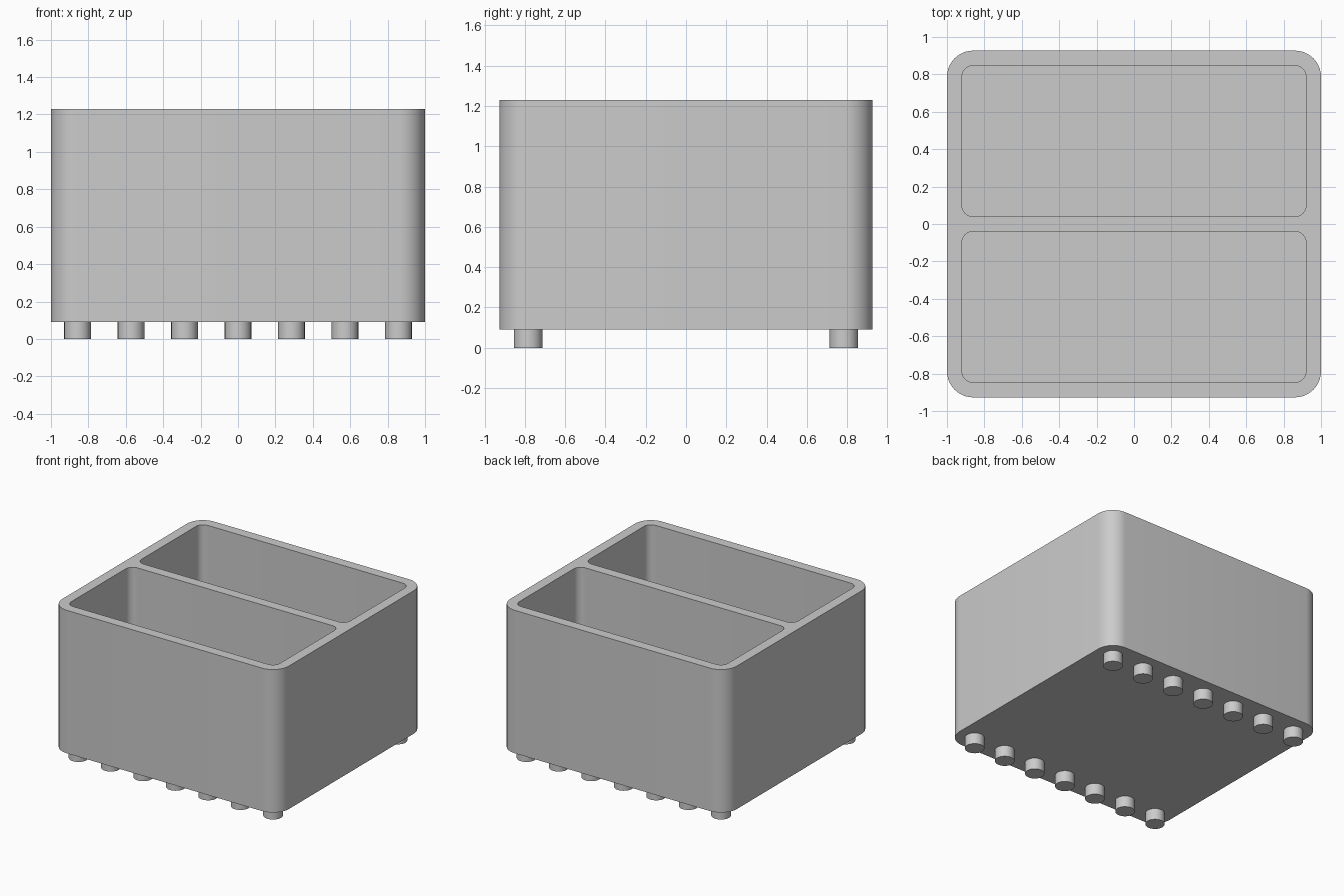
import bpy, bmesh, math
from math import cos, sin, pi

# Default object
cube = bpy.data.objects.get("Cube")
if cube:
    bpy.data.objects.remove(cube, do_unlink=True)

HALF_X, HALF_Y = 1.0, 0.927
BASE_Z, TOP_Z, FLOOR_Z = 0.09, 1.23, 0.17
WALL, PITCH = 0.08, 0.286

grey = bpy.data.materials.new("plain_grey")
grey.use_nodes = True
colour = (0.6, 0.6, 0.6, 1)
grey.diffuse_color = colour
grey.node_tree.nodes["Principled BSDF"].inputs["Base Color"].default_value = colour


def finish(bm, name):
    """Turn a bmesh into a smooth-shaded object with sharp edges kept."""
    bmesh.ops.recalc_face_normals(bm, faces=bm.faces)
    mesh = bpy.data.meshes.new(name)
    bm.to_mesh(mesh)
    bm.free()
    mesh.materials.append(grey)
    obj = bpy.data.objects.new(name, mesh)
    bpy.context.collection.objects.link(obj)
    shade(obj)
    return obj


def shade(obj):
    bpy.ops.object.select_all(action="DESELECT")
    obj.select_set(True)
    bpy.context.view_layer.objects.active = obj
    bpy.ops.object.shade_smooth_by_angle(angle=math.radians(35))


def rounded_block(name, hx, hy, radius, z0, z1, cy=0.0, steps=10):
    """Vertical prism over a rectangle with rounded corners."""
    bm = bmesh.new()
    ring = []
    for k, (sx, sy) in enumerate([(1, 1), (-1, 1), (-1, -1), (1, -1)]):
        for i in range(steps + 1):
            a = (k + i / steps) * pi / 2
            ring.append(bm.verts.new((sx * (hx - radius) + radius * cos(a),
                                      cy + sy * (hy - radius) + radius * sin(a), z0)))
    base = bm.faces.new(ring)
    top = bmesh.ops.extrude_face_region(bm, geom=[base], use_keep_orig=True)["geom"]
    for v in top:
        if isinstance(v, bmesh.types.BMVert):
            v.co.z = z1
    return finish(bm, name)


# Housing with two open compartments
housing = rounded_block("housing", HALF_X, HALF_Y, 0.14, BASE_Z, TOP_Z)
pocket_half_y = (HALF_Y - 1.5 * WALL) / 2
pocket_y = (HALF_Y - WALL / 2) / 2
cutters = []
for side, name in ((-1, "front_pocket_cutter"), (1, "back_pocket_cutter")):
    cutter = rounded_block(name, HALF_X - WALL, pocket_half_y, 0.06, FLOOR_Z,
                           TOP_Z + 0.1, cy=side * pocket_y)
    cutter.hide_render = True
    cutters.append(cutter)
    cut = housing.modifiers.new(name, "BOOLEAN")
    cut.operation = "DIFFERENCE"
    cut.solver = "EXACT"
    cut.object = cutter

# Bake the cuts and remove the cutters
bpy.context.view_layer.objects.active = housing
for cut in list(housing.modifiers):
    if cut.type == "BOOLEAN":
        bpy.ops.object.modifier_move_to_index(modifier=cut.name, index=0)
        bpy.ops.object.modifier_apply(modifier=cut.name)
for cutter in cutters:
    bpy.data.objects.remove(cutter, do_unlink=True)
shade(housing)

# Two rows of round pegs underneath
for side, row in ((-1, "front"), (1, "back")):
    for i in range(7):
        bm = bmesh.new()
        bmesh.ops.create_cone(bm, cap_ends=True, segments=32, radius1=0.071,
                              radius2=0.071, depth=BASE_Z)
        bmesh.ops.translate(bm, verts=bm.verts,
                            vec=((i - 3) * PITCH, side * 0.784, BASE_Z / 2))
        finish(bm, f"{row}_peg_{i + 1}")
